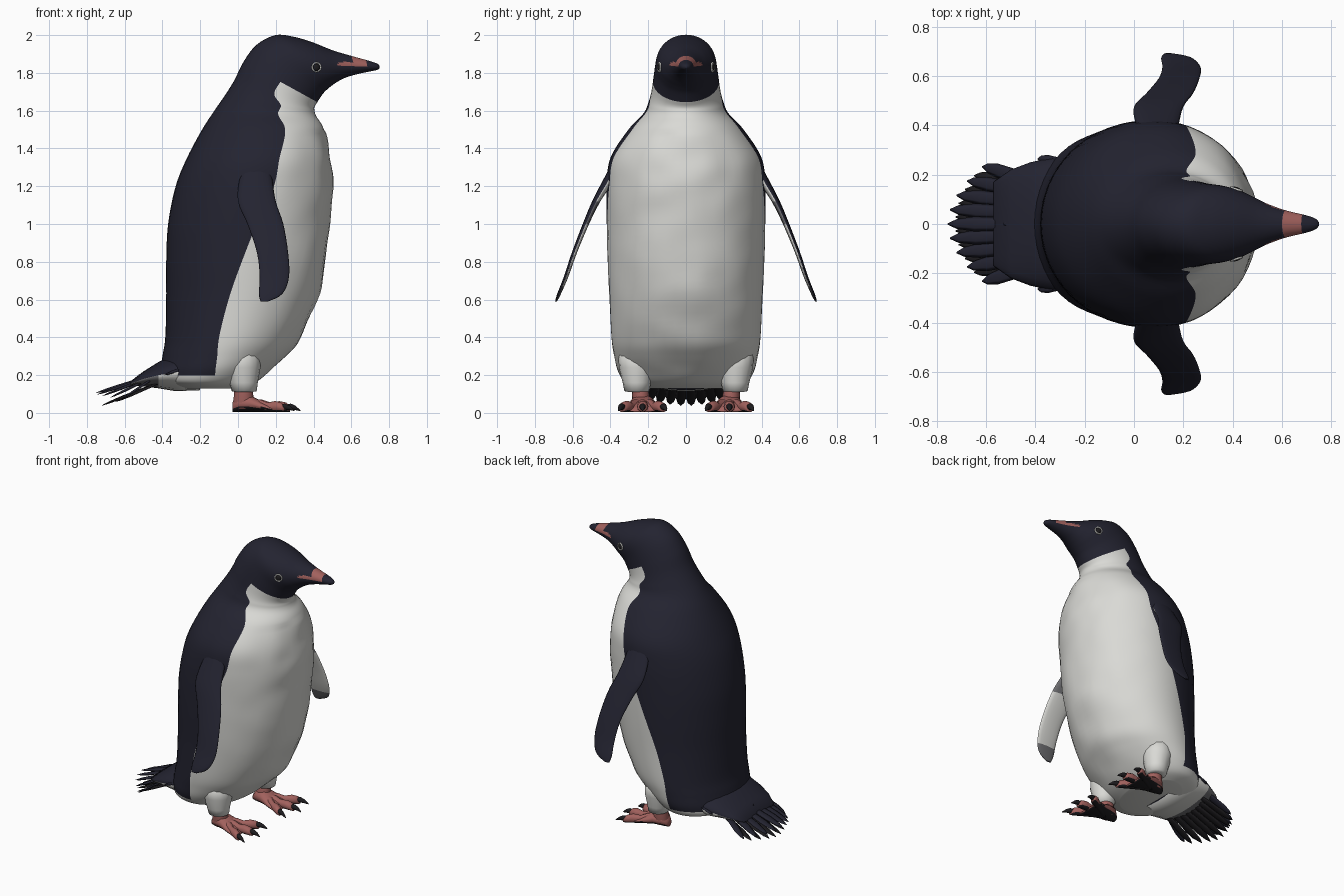
import bpy, bmesh, math
from mathutils import Vector, noise

if "Cube" in bpy.data.objects:
    bpy.data.objects.remove(bpy.data.objects["Cube"])


def material(name, rgb):
    m = bpy.data.materials.new(name)
    m.use_nodes = True
    m.diffuse_color = (*rgb, 1)
    m.node_tree.nodes["Principled BSDF"].inputs["Base Color"].default_value = (*rgb, 1)
    return m


MATS = [material("navy plumage", (.017, .017, .03)),
        material("white plumage", (.7, .7, .67)),
        material("pink skin", (.36, .12, .11)),
        material("black claw", (.012, .011, .013)),
        material("grey plumage", (.16, .16, .17))]
NAVY, WHITE, PINK, CLAW, GREY = range(len(MATS))


def loft(name, rings, rule):
    """Skin closed rings of points; rule(centre, normal, ring, column) picks the colour."""
    bm = bmesh.new()
    rows = [[bm.verts.new(p) for p in r] for r in rings]
    n = len(rows[0])
    where = {}
    for i in range(len(rows) - 1):
        for j in range(n):
            k = (j + 1) % n
            f = bm.faces.new((rows[i][j], rows[i][k], rows[i + 1][k], rows[i + 1][j]))
            where[f] = (i, j)
    for i in (0, len(rows) - 1):
        where[bm.faces.new(rows[i])] = (i, 0)
    bmesh.ops.recalc_face_normals(bm, faces=bm.faces[:])
    bm.normal_update()
    for f, (i, j) in where.items():
        f.smooth = True
        f.material_index = rule(f.calc_center_median(), f.normal, i, j)
    me = bpy.data.meshes.new(name)
    bm.to_mesh(me)
    bm.free()
    for m in MATS:
        me.materials.append(m)
    ob = bpy.data.objects.new(name, me)
    bpy.context.collection.objects.link(ob)
    return ob


def smooth_rows(rows, steps):
    """Catmull-Rom interpolation through rows of numbers."""
    out = []
    for i in range(len(rows) - 1):
        a, b, c, d = rows[max(i - 1, 0)], rows[i], rows[i + 1], rows[min(i + 2, len(rows) - 1)]
        for s in range(steps):
            t = s / steps
            out.append([q + .5 * t * (r - p + t * (2 * p - 5 * q + 4 * r - w + t * (3 * (q - r) + w - p)))
                        for p, q, r, w in zip(a, b, c, d)])
    return out + [list(rows[-1])]


def ring_x(x, y, z, w, h, n=10):
    return [(x, y + w * math.cos(a * math.tau / n), z + h * math.sin(a * math.tau / n)) for a in range(n)]


def ring_z(x, y, z, w, d, n=16):
    return [(x + w * math.cos(a * math.tau / n), y + d * math.sin(a * math.tau / n), z) for a in range(n)]


def plain(colour):
    return lambda c, n, i, j: colour


# Body: height, back x, front x, half width, x of the plumage border
TORSO = [(.13, -.3, .02, .24, -.12), (.16, -.4, .09, .32, -.12), (.22, -.41, .16, .36, -.12),
         (.3, -.4, .25, .38, -.11), (.4, -.385, .33, .395, -.1), (.6, -.38, .42, .405, -.05),
         (.8, -.38, .465, .415, .02), (1, -.37, .49, .42, .1), (1.2, -.33, .5, .42, .19),
         (1.35, -.27, .49, .4, .22), (1.5, -.19, .455, .305, .25)]
# Neck and head: crown x and z, throat x and z, half width
HEAD = [(-.125, 1.6, .415, 1.57, .225), (-.07, 1.68, .405, 1.6, .2), (-.02, 1.76, .405, 1.62, .185),
        (.03, 1.86, .42, 1.645, .175), (.1, 1.95, .45, 1.69, .165), (.2, 2, .475, 1.715, .157),
        (.3, 1.99, .5, 1.735, .142), (.4, 1.96, .53, 1.755, .115), (.5, 1.92, .57, 1.775, .083),
        (.6, 1.89, .63, 1.793, .055), (.69, 1.865, .7, 1.808, .036), (.735, 1.85, .735, 1.815, .022),
        (.75, 1.838, .75, 1.825, .006)]
STEPS, COLS = 6, 12
rows = [(b, z, f, z, w, (2 * x - b - f) / (f - b)) for z, b, f, w, x in TORSO]
rows += [(*h, .25 if i < 2 else 0) for i, h in enumerate(HEAD)]
bib_top = (len(TORSO) + 3) * STEPS


def body_ring(xb, zb, xf, zf, w, u):
    edge = math.acos(max(-.95, min(.95, u)))
    half = [edge * j / COLS for j in range(COLS)]
    half += [edge + (math.pi - edge) * j / COLS for j in range(COLS + 1)]
    pts = []
    for t in half + [-t for t in half[-2:0:-1]]:
        p = Vector(((xb + xf) / 2 + (xf - xb) / 2 * math.cos(t), w * math.sin(t),
                    (zb + zf) / 2 + (zf - zb) / 2 * math.cos(t)))
        # soft dents in the chest feathers
        if abs(t) < edge and p.z < 1.5:
            p.x += .012 * noise.noise(p * 7) * math.cos(t)
        pts.append(p)
    return pts


def body_colour(c, n, i, j):
    if i < bib_top:
        front = j < COLS or j >= 3 * COLS
        return WHITE if front or c.z < .2 else NAVY
    saddle = .605 < c.x < .68 and c.z > 1.835
    gape = .53 < c.x < .62 and 1.835 < c.z < 1.858
    return PINK if saddle or gape else NAVY


body = loft("body", [body_ring(*r) for r in smooth_rows(rows, STEPS)], body_colour)
bpy.context.view_layer.update()

# Flippers: height, distance from the centre, back x, front x, half thickness
FLIPPER = [(1.4, .33, .05, .16, .02), (1.25, .4, .01, .18, .03), (1.12, .475, 0, .2, .022),
           (1, .53, .05, .24, .017), (.85, .59, .1, .265, .014), (.72, .635, .115, .27, .012),
           (.63, .672, .11, .235, .01), (.59, .688, .12, .16, .005)]

for side, label in ((1, "left"), (-1, "right")):
    def flipper_colour(c, n, i, j):
        if n.y * side > -.05 and n.x > -.93:
            return NAVY
        return GREY if c.z < .68 or 1.0 < c.z < 1.12 and c.x > .1 else WHITE

    loft(label + "_flipper",
         [ring_z((b + f) / 2, side * y, z, (f - b) / 2, d) for z, y, b, f, d in smooth_rows(FLIPPER, 4)],
         flipper_colour)

    # Eye: pupil inside a pale ring
    hit, spot, normal, _ = body.ray_cast(Vector((.415, side, 1.83)), Vector((0, -side, 0)))
    turn = normal.to_track_quat('Z', 'Y')
    for part, radii, colour in (("eye_ring", (.027, .027, .021, .021), WHITE),
                                ("pupil", (.02, .016, .01, .002), CLAW)):
        depths = (-.006, .004, .006, -.004) if colour == WHITE else (-.002, .005, .008, .009)
        loft(label + "_" + part,
             [[spot + turn @ Vector(p) for p in ring_z(0, 0, h, r, r)] for r, h in zip(radii, depths)],
             plain(colour))

    # Feathered leg and ankle
    leg_y, foot_y = side * .26, side * .23
    loft(label + "_leg", [ring_z(.02 + (.3 - z) * .07, leg_y, z, r, r) for z, r in
                          ((.34, .1), (.24, .095), (.16, .075), (.115, .066), (.11, .04))], plain(WHITE))
    loft(label + "_ankle", [ring_z(.03, foot_y + side * z * .1, z, r, r * .9) for z, r in
                            ((.15, .05), (.1, .05), (.06, .056), (.02, .05))], plain(PINK))

    def foot_colour(c, n, i, j):
        return CLAW if n.z < -.45 else PINK

    loft(label + "_foot_pad", [ring_x(x, foot_y, h + .005, w, h, 16) for x, w, h in
                               ((-.03, .025, .025), (0, .05, .045), (.06, .065, .045), (.12, .085, .03),
                                (.18, .1, .014), (.2, .09, .006))], foot_colour)
    # Toes with claws
    for spread, reach in ((-1, .245), (0, .275), (1, .245)):
        tip_y = foot_y + spread * .11
        toe = []
        for s, w, h in ((0, .03, .035), (.35, .03, .034), (.55, .023, .026), (.75, .031, .03), (.92, .028, .026),
                        (1, .016, .016)):
            toe.append(ring_x(.05 + s * (reach - .05), foot_y + spread * s * .11, h + .004, w, h))
        loft(label + "_toe", toe, foot_colour)
        loft(label + "_claw", [ring_x(reach + x, tip_y + spread * x * .3, z, r, r) for x, z, r in
                               ((-.025, .03, .016), (.005, .033, .017), (.03, .026, .012), (.055, .012, .003))],
             plain(CLAW))

# Tail root
loft("tail_root", [ring_x(x, 0, z, w, h, 24) for x, z, w, h in
                   ((-.2, .22, .26, .1), (-.33, .215, .27, .1), (-.42, .2, .25, .07), (-.5, .18, .22, .04),
                    (-.57, .155, .17, .012))],
     lambda c, n, i, j: NAVY if n.z > -.1 else WHITE if c.x > -.42 else GREY)


def feather(name, root, tip, width, colour):
    a, b = Vector(root), Vector(tip)
    rings = []
    for s, w in ((0, .5), (.35, .9), (.7, 1), (.9, .65), (1, .08)):
        rings.append(ring_x(*a.lerp(b, s), width * w, .009 * w, 6))
    loft(name, rings, plain(colour))


# Tail fan: two layers of long feathers and a short ragged row at the root
for i in range(-4, 5):
    y = i * .058
    feather("tail_feather", (-.4, y * .75, .215), (-.755 + 2.6 * y * y, y, .105 - abs(i) * .008), .03, NAVY)
for i in range(-3, 5):
    y = (i - .5) * .056
    feather("lower_tail_feather", (-.38, y * .8, .175), (-.725 + 2 * y * y, y, .035 + abs(y) * .12), .027, CLAW)
for i in range(-8, 9):
    y = i * .033
    feather("tail_covert", (-.33 + abs(y) * .3, y * .9, .25), (-.53 + 2 * y * y, y, .2 - .02 * (i % 2)), .024, NAVY)
